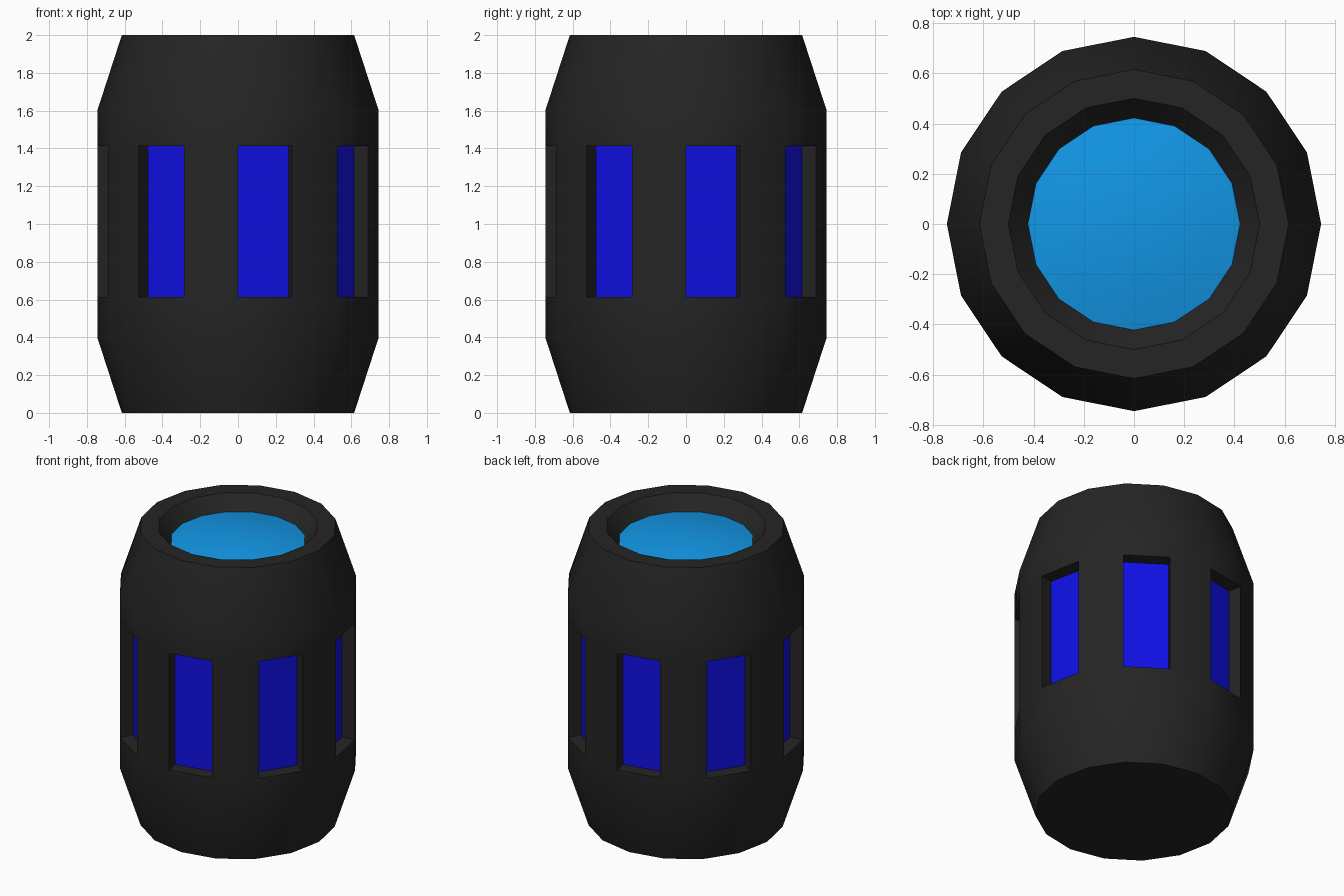
import bpy, bmesh, math
from mathutils import Vector

if "Cube" in bpy.data.objects:
    bpy.data.objects.remove(bpy.data.objects["Cube"])

SIDES = 16
DEPTH = 0.09          # how far the windows are sunk


def material(name, rgb):
    m = bpy.data.materials.new(name)
    m.diffuse_color = (*rgb, 1)
    m.use_nodes = True
    m.node_tree.nodes["Principled BSDF"].inputs["Base Color"].default_value = m.diffuse_color
    return m


black = material("charcoal", (0.018, 0.018, 0.018))
blue = material("deep blue", (0.005, 0.005, 0.78))
sky = material("sky blue", (0.006, 0.31, 0.80))


def ring(bm, r, z):
    step = 2 * math.pi / SIDES
    return [bm.verts.new((r * math.cos(i * step), r * math.sin(i * step), z)) for i in range(SIDES)]


def lathe(bm, profile):
    """Rings joined by quads; returns rings and bands of faces."""
    rings = [ring(bm, r, z) for r, z in profile]
    bands = []
    for a, b in zip(rings, rings[1:]):
        bands.append([bm.faces.new((a[i], a[(i + 1) % SIDES], b[(i + 1) % SIDES], b[i]))
                      for i in range(SIDES)])
    return rings, bands


def finish(bm, name, mats):
    bm.normal_update()
    me = bpy.data.meshes.new(name)
    bm.to_mesh(me)
    bm.free()
    ob = bpy.data.objects.new(name, me)
    bpy.context.collection.objects.link(ob)
    for m in mats:
        me.materials.append(m)
    bpy.ops.object.select_all(action='DESELECT')
    ob.select_set(True)
    bpy.context.view_layer.objects.active = ob
    bpy.ops.object.shade_smooth_by_angle(angle=math.radians(30))
    return ob


# Barrel shell with rim and tapered recess on top
bm = bmesh.new()
rings, bands = lathe(bm, [(0.615, 0), (0.745, 0.4), (0.745, 0.613), (0.745, 1.413),
                          (0.745, 1.6), (0.615, 2.0), (0.5, 2.0), (0.422, 1.905)])
bm.faces.new(list(reversed(rings[0])))
bm.normal_update()

# Sunken windows on every other side
for f in bands[2][::2]:
    n = f.normal.copy()
    outer = list(f.verts)
    inner = [bm.verts.new(v.co - n * DEPTH) for v in outer]
    bm.faces.remove(f)
    for i in range(4):
        j = (i + 1) % 4
        bm.faces.new((outer[i], outer[j], inner[j], inner[i]))
    bm.faces.new(inner).material_index = 1
finish(bm, "barrel_body", [black, blue])

# Shallow domed lens in the top recess
bm = bmesh.new()
R, H = 0.422, 0.05
rings, _ = lathe(bm, [(R * t, 1.905 + H * (1 - t * t)) for t in (1, 0.75, 0.5, 0.25)])
tip = bm.verts.new((0, 0, 1.905 + H))
for i in range(SIDES):
    bm.faces.new((rings[-1][i], rings[-1][(i + 1) % SIDES], tip))
finish(bm, "top_lens", [sky])
